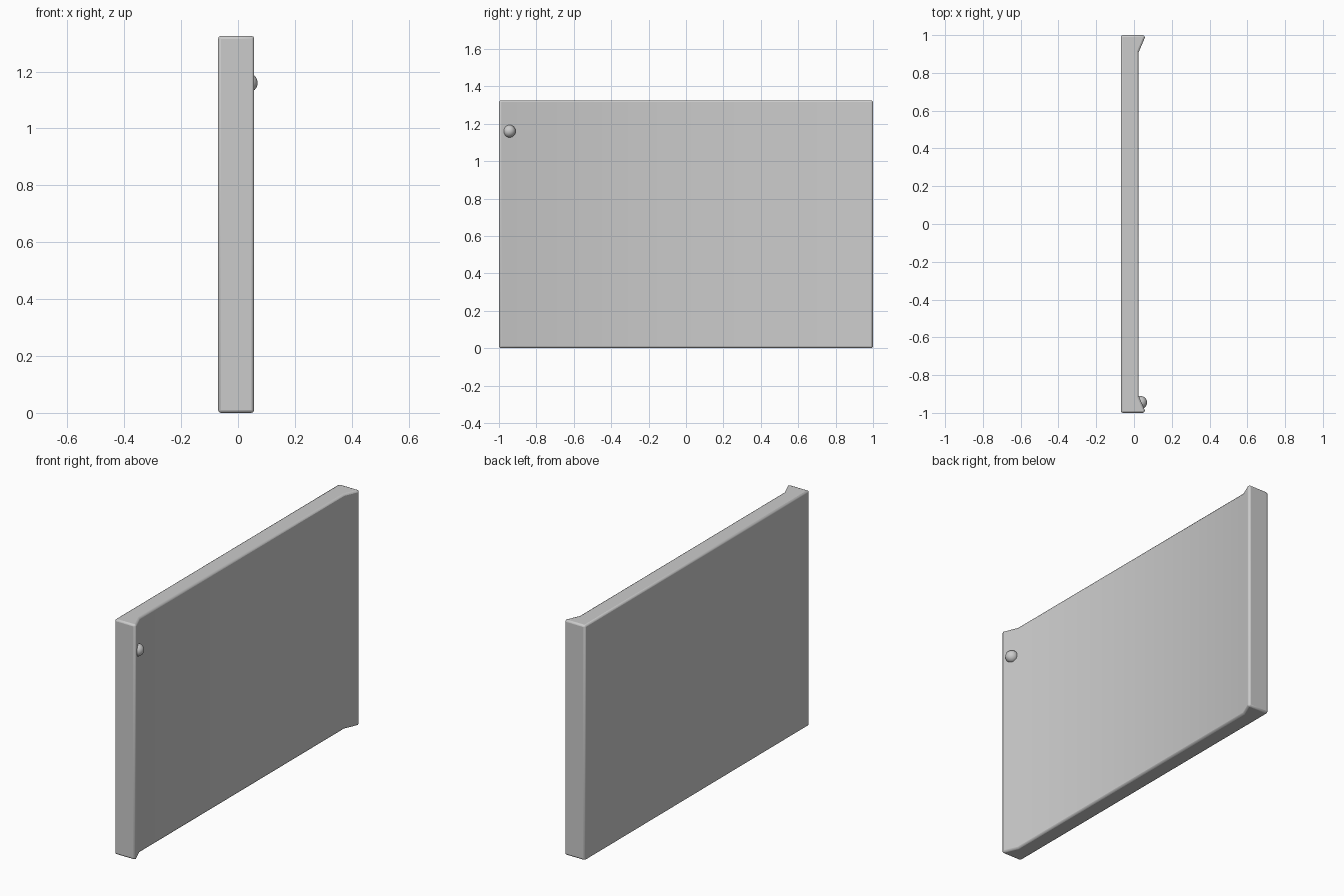
import bpy, bmesh

if "Cube" in bpy.data.objects:
    bpy.data.objects.remove(bpy.data.objects["Cube"])

HEIGHT = 1.325


def finish(obj, angle):
    bpy.ops.object.select_all(action='DESELECT')
    obj.select_set(True)
    bpy.context.view_layer.objects.active = obj
    bpy.ops.object.shade_smooth_by_angle(angle=angle)


# Panel body: plan profile with flared lips at both ends, extruded upward
half = [(0.025, 0.91), (0.057, 0.985), (0.057, 1.0), (-0.07, 1.0)]
profile = half + [(x, -y) for x, y in reversed(half)]
bm = bmesh.new()
face = bm.faces.new([bm.verts.new((x, y, 0)) for x, y in profile])
ext = bmesh.ops.extrude_face_region(bm, geom=[face])
top = [v for v in ext["geom"] if isinstance(v, bmesh.types.BMVert)]
bmesh.ops.translate(bm, verts=top, vec=(0, 0, HEIGHT))
bmesh.ops.recalc_face_normals(bm, faces=bm.faces)
mesh = bpy.data.meshes.new("panel_body")
bm.to_mesh(mesh)
bm.free()
panel = bpy.data.objects.new("panel_body", mesh)
bpy.context.collection.objects.link(panel)

# Softened edges
bevel = panel.modifiers.new("soft_edges", 'BEVEL')
bevel.width = 0.01
bevel.segments = 2
bevel.limit_method = 'ANGLE'
bevel.angle_limit = 0.7
finish(panel, 0.6)

# Round knob on the sloped lip
bpy.ops.mesh.primitive_uv_sphere_add(segments=32, ring_count=16, radius=0.034,
                                     location=(0.035, -0.945, 1.16))
knob = bpy.context.object
knob.name = "round_knob"
finish(knob, 0.6)
